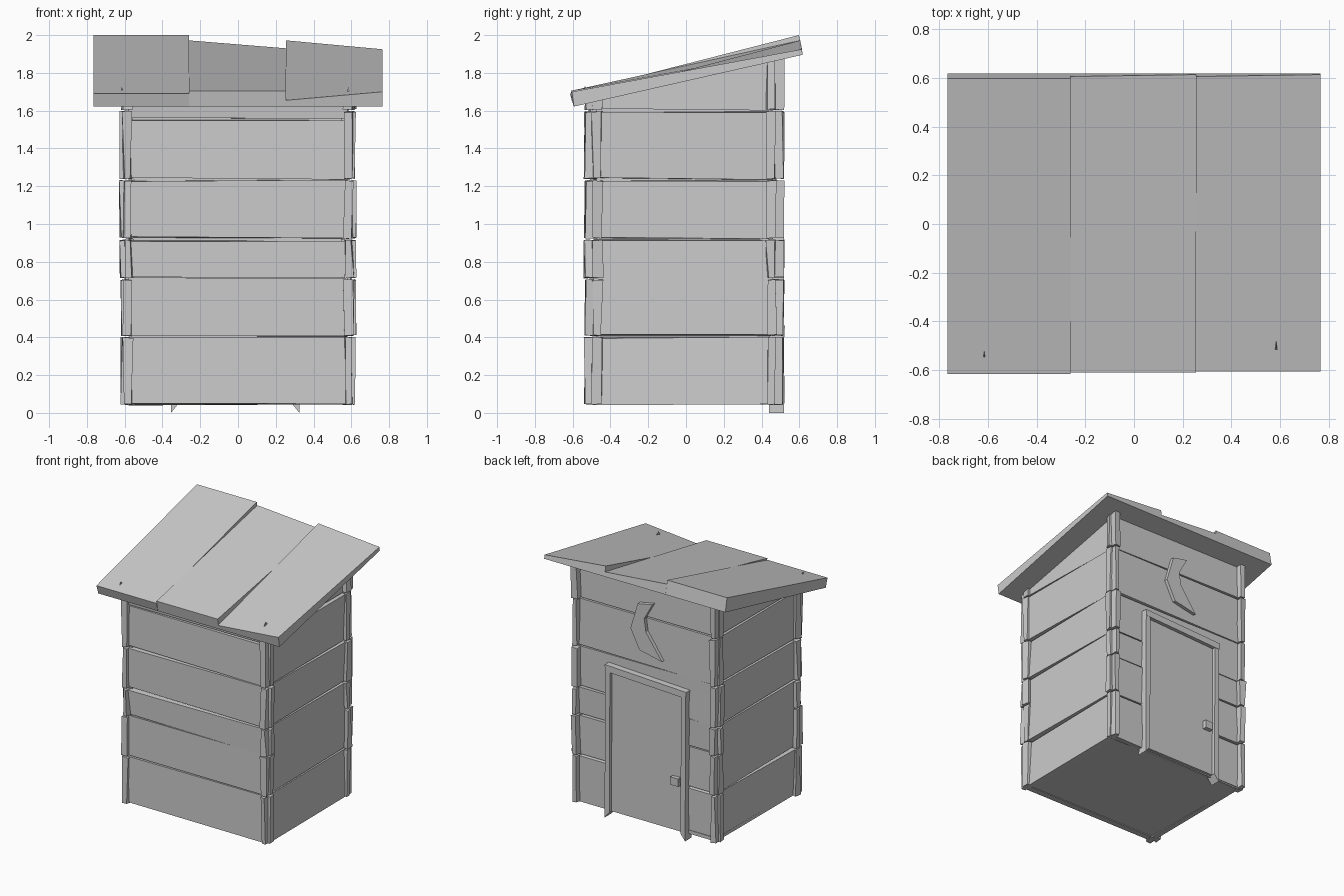
import bpy, bmesh, random

if "Cube" in bpy.data.objects:
    bpy.data.objects.remove(bpy.data.objects["Cube"])

random.seed(4)


def make(name, verts, faces):
    me = bpy.data.meshes.new(name)
    me.from_pydata(verts, [], faces)
    bm = bmesh.new()
    bm.from_mesh(me)
    bmesh.ops.recalc_face_normals(bm, faces=bm.faces)
    bm.to_mesh(me)
    bm.free()
    ob = bpy.data.objects.new(name, me)
    bpy.context.collection.objects.link(ob)
    return ob


BOX = [(0, 1, 2, 3), (4, 5, 6, 7), (0, 1, 5, 4), (1, 2, 6, 5), (2, 3, 7, 6), (3, 0, 4, 7)]


def hexa(name, bottom, top):
    return make(name, list(bottom) + list(top), BOX)


def under_roof(y):
    return 1.62 + (y + 0.6) * 0.2263


def box(name, x, y, z, jit=(0, 0, 0), to_roof=False):
    """Box with slightly crooked corners; the top can follow the roof slope."""
    ring = [(x[0], y[0]), (x[1], y[0]), (x[1], y[1]), (x[0], y[1])]
    j = lambda k: random.uniform(-jit[k], jit[k])
    lo = [(a + j(0), b + j(1), z[0] + j(2)) for a, b in ring]
    hi = [(a + j(0), b + j(1), under_roof(b) + 0.02 if to_roof else z[1] + j(2)) for a, b in ring]
    return hexa(name, lo, hi)


def prism(name, pts, y0, y1):
    n = len(pts)
    v = [(x, y0, z) for x, z in pts] + [(x, y1, z) for x, z in pts]
    f = [tuple(range(n)), tuple(range(n, 2 * n))]
    f += [(i, (i + 1) % n, (i + 1) % n + n, i + n) for i in range(n)]
    return make(name, v, f)


# Inner shell behind the boards
box("inner_shell", (-0.565, 0.565), (-0.475, 0.445), (0.05, 0), to_roof=True)
box("floor", (-0.59, 0.59), (-0.50, 0.475), (0.05, 0.07))

# Horizontal boards, with narrow gaps between tiers
front_z = [0.04, 0.405, 0.715, 0.92, 1.235, 1.55, 1.70]
side_z = [0.04, 0.405, 0.92, 1.235, 1.60, 1.9]
trim_z = [0.04, 0.405, 0.71, 0.92, 1.235, 1.60, 1.9]


def tiers(levels):
    last = len(levels) - 2
    for i in range(last + 1):
        yield i, (levels[i] + 0.006, levels[i + 1] - 0.006), i == last


for i, z, top in tiers(front_z):
    box(f"front_board_{i}", (-0.58, 0.58), (-0.508, -0.465), z, (0, 0.01, 0.007), top)
for i, z, top in tiers(trim_z):
    box(f"back_board_{i}", (-0.58, 0.58), (0.435, 0.475), z, (0, 0.007, 0.007), top)
for s in (-1, 1):
    for i, z, top in tiers(side_z):
        xs = sorted((s * 0.555, s * 0.595))
        box(f"side_board_{s}_{i}", xs, (-0.49, 0.46), z, (0.01, 0, 0.007), top)

# Corner trim: one strip on the end face and one on the side face, per tier
for s in (-1, 1):
    for end, y_end, y_side in (("front", (-0.535, -0.48), (-0.495, -0.445)),
                               ("back", (0.45, 0.515), (0.43, 0.475))):
        for i, z, top in tiers(trim_z):
            box(f"{end}_corner_end_{s}_{i}", sorted((s * 0.562, s * 0.605)), y_end, z,
                (0.009, 0.008, 0.004), top)
            box(f"{end}_corner_side_{s}_{i}", sorted((s * 0.57, s * 0.62)), y_side, z,
                (0.009, 0.009, 0.004), top)

# Roof: three uneven sloping panels sharing one underside
panels = [(-0.765, -0.26, 1.69, 1.69, 2.0, 2.0, -0.615),
          (-0.26, 0.255, 1.705, 1.705, 1.972, 1.93, -0.61),
          (0.255, 0.765, 1.655, 1.70, 1.972, 1.925, -0.605)]
for i, (a, b, fa, fb, ba, bb, yf) in enumerate(panels):
    yb = (0.598, 0.598) if i == 0 else (0.605, 0.613)
    hexa(f"roof_panel_{i}",
         [(a, -0.593, 1.622), (b, -0.593, 1.622), (b, 0.618, 1.896), (a, 0.618, 1.896)],
         [(a, yf, fa), (b, yf, fb), (b, yb[1], bb), (a, yb[0], ba)])

# Small splinters poking through the low edge of the roof
for name, x, y in (("left", -0.615, -0.525), ("right", 0.583, -0.49)):
    make(f"{name}_splinter",
         [(x - 0.005, y - 0.03, 1.69), (x + 0.007, y - 0.03, 1.69), (x, y + 0.03, 1.69), (x, y - 0.01, 1.73)],
         [(0, 1, 2), (0, 1, 3), (1, 2, 3), (2, 0, 3)])

# Door with raised frame on the tall side
prism("door", [(-0.32, 0.05), (0.30, 0.05), (0.29, 1.14), (-0.33, 1.11)], 0.45, 0.492)
prism("door_frame_left", [(-0.355, 0.0), (-0.315, 0.05), (-0.322, 1.12), (-0.36, 1.14)], 0.44, 0.518)
prism("door_frame_right", [(0.325, 0.0), (0.285, 0.05), (0.28, 1.14), (0.32, 1.17)], 0.44, 0.518)
prism("door_frame_top", [(-0.36, 1.09), (0.32, 1.12), (0.323, 1.17), (-0.365, 1.14)], 0.44, 0.52)
box("door_knob", (-0.295, -0.23), (0.485, 0.522), (0.40, 0.46), (0.004, 0.002, 0.004))

# Crescent moon above the door
prism("moon", [(-0.07, 1.725), (0.055, 1.70), (0.115, 1.50), (0.04, 1.35), (-0.15, 1.31), (-0.015, 1.50), (0.0, 1.60)],
      0.45, 0.505)
